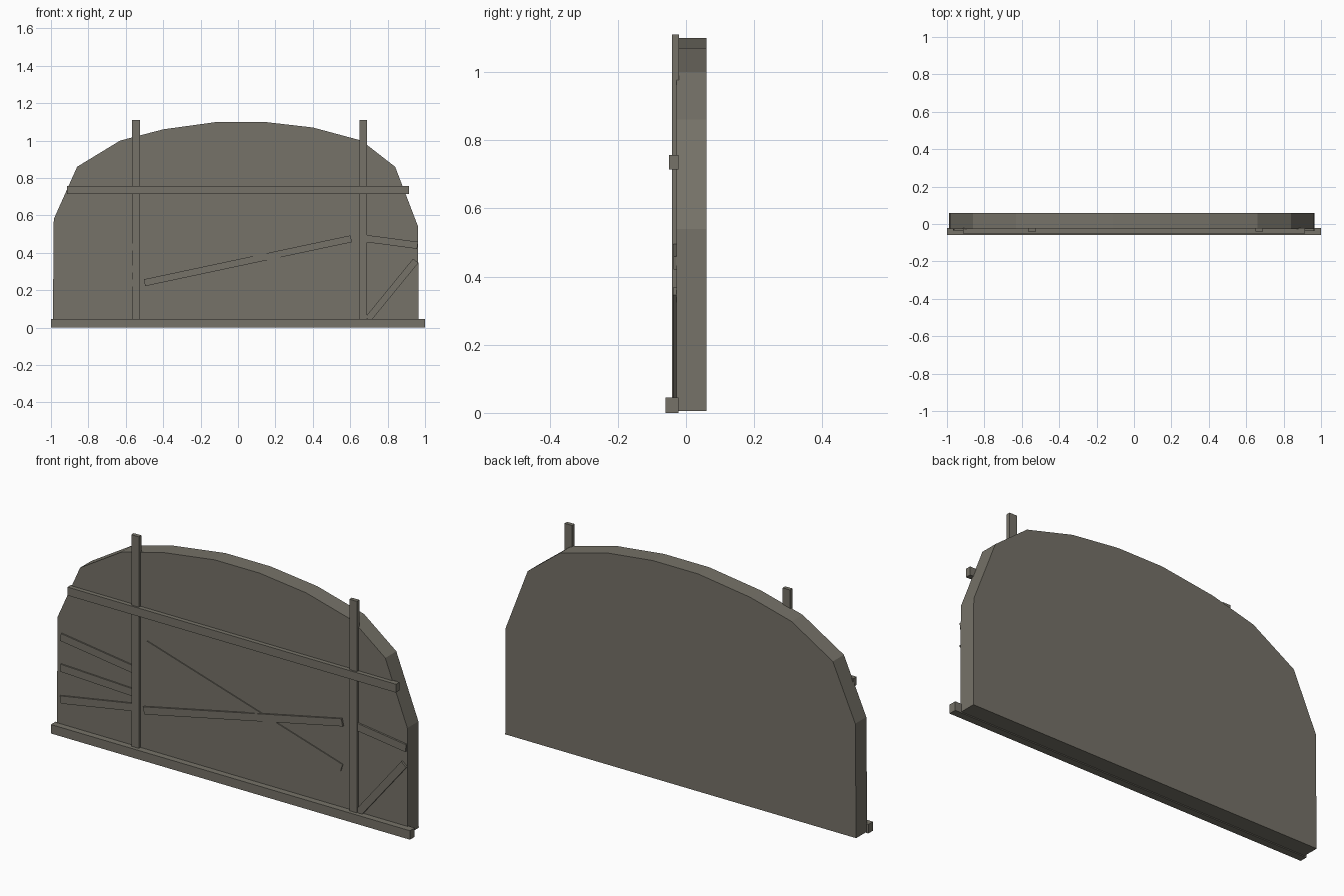
import bpy, bmesh, math
from mathutils import Matrix

if "Cube" in bpy.data.objects:
    bpy.data.objects.remove(bpy.data.objects["Cube"])

mat = bpy.data.materials.new("weathered grey brown")
mat.diffuse_color = (0.18, 0.168, 0.138, 1)
mat.use_nodes = True
mat.node_tree.nodes["Principled BSDF"].inputs["Base Color"].default_value = mat.diffuse_color


def finish(name, bm):
    bmesh.ops.recalc_face_normals(bm, faces=bm.faces)
    me = bpy.data.meshes.new(name)
    bm.to_mesh(me)
    bm.free()
    me.materials.append(mat)
    ob = bpy.data.objects.new(name, me)
    bpy.context.collection.objects.link(ob)
    return ob


def plank(name, a, b, width, y0, y1):
    """Flat timber running from a to b (x, z), between depths y0 and y1."""
    dx, dz = b[0] - a[0], b[1] - a[1]
    bm = bmesh.new()
    bmesh.ops.create_cube(bm, size=1)
    m = (Matrix.Translation(((a[0] + b[0]) / 2, (y0 + y1) / 2, (a[1] + b[1]) / 2))
         @ Matrix.Rotation(-math.atan2(dz, dx), 4, 'Y')
         @ Matrix.Diagonal((math.hypot(dx, dz), y1 - y0, width, 1)))
    bm.transform(m)
    return finish(name, bm)


# Arched wall panel, extruded from its outline
outline = [(-0.99, 0.005), (-0.985, 0.58), (-0.86, 0.86), (-0.63, 1.0),
           (-0.40, 1.06), (-0.11, 1.10), (0.14, 1.10), (0.40, 1.07),
           (0.66, 1.0), (0.84, 0.86), (0.963, 0.54), (0.965, 0.005)]
bm = bmesh.new()
face = bm.faces.new([bm.verts.new((x, -0.028, z)) for x, z in outline])
ext = bmesh.ops.extrude_face_region(bm, geom=[face])
for v in ext["geom"]:
    if isinstance(v, bmesh.types.BMVert):
        v.co.y = 0.06
finish("arched_panel", bm)

# Main frame timbers
plank("sill_beam", (-1, 0.0225), (1, 0.0225), 0.045, -0.06, -0.022)
plank("cross_rail", (-0.915, 0.735), (0.915, 0.735), 0.042, -0.05, -0.022)
for side, x in (("left", -0.545), ("right", 0.67)):
    plank(side + "_post", (x, 0.03), (x, 1.11), 0.042, -0.041, -0.021)

# Thin braces nailed on between the posts and at both sides
braces = [
    ("rising_brace", (-0.50, 0.24), (0.605, 0.475), 0.037, -0.037),
    ("falling_brace", (-0.49, 0.575), (0.60, 0.245), 0.037, -0.033),
    ("left_low_brace", (-0.965, 0.17), (-0.56, 0.24), 0.038, -0.036),
    ("left_middle_brace", (-0.965, 0.33), (-0.56, 0.313), 0.038, -0.035),
    ("left_high_brace", (-0.965, 0.485), (-0.56, 0.43), 0.038, -0.035),
    ("right_high_brace", (0.68, 0.477), (0.96, 0.44), 0.038, -0.037),
    ("right_low_brace", (0.695, 0.045), (0.95, 0.357), 0.036, -0.038),
]
for name, a, b, w, y in braces:
    plank(name, a, b, w, y, -0.024)
